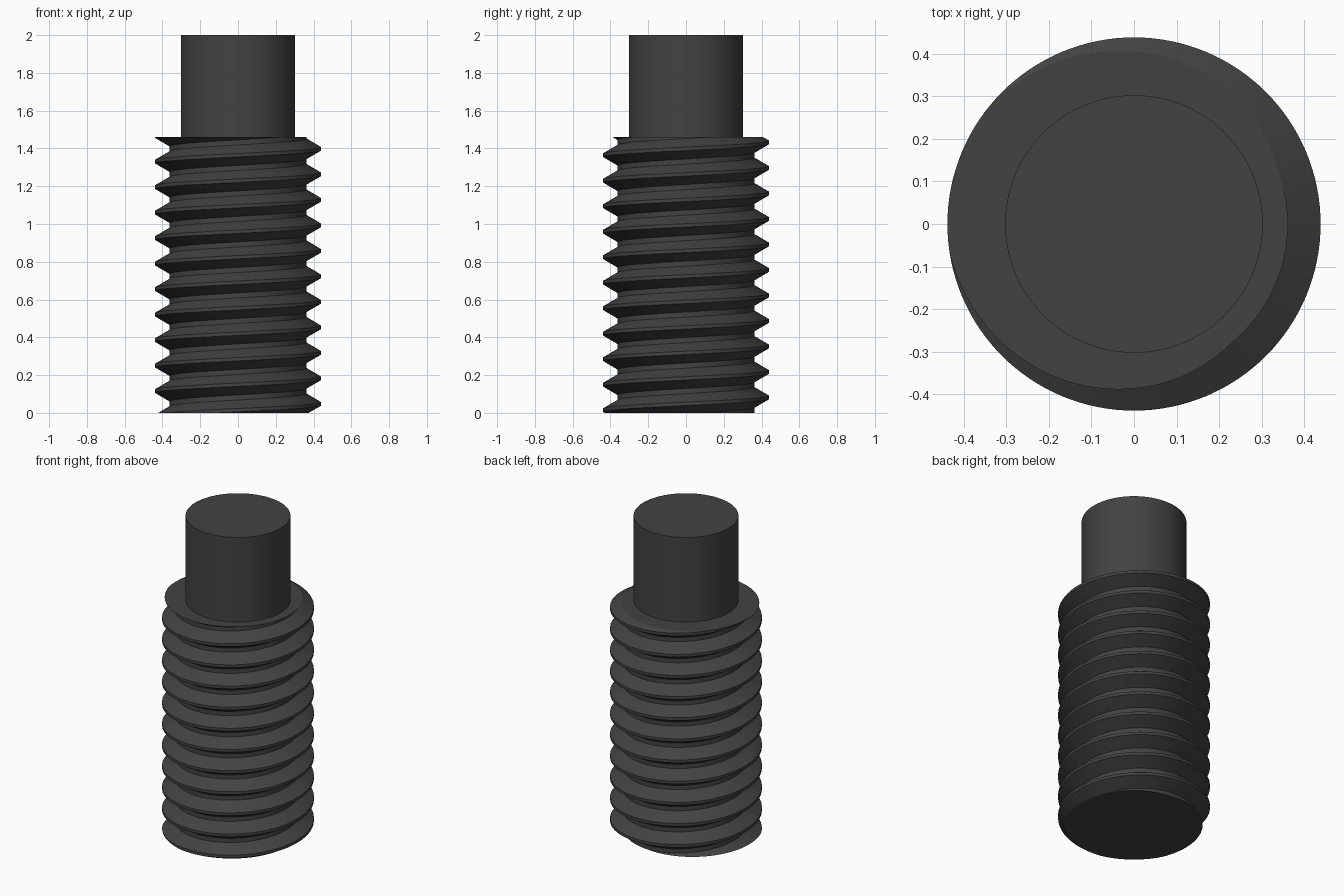
import bpy, bmesh, math

if "Cube" in bpy.data.objects:
    bpy.data.objects.remove(bpy.data.objects["Cube"])

PITCH, R_MAJOR, R_MINOR = 0.135, 0.439, 0.362
CREST, ROOT = 0.018, 0.027            # flat widths of the thread
CREST_Z = 0.048                       # crest height on the +x side
SHANK_TOP, TOP, R_POST = 1.46, 2.0, 0.303
SEGS = 128

steel = bpy.data.materials.new("dark grey steel")
steel.diffuse_color = (0.055, 0.055, 0.055, 1)
steel.use_nodes = True
steel.node_tree.nodes["Principled BSDF"].inputs["Base Color"].default_value = steel.diffuse_color


def thread_radius(angle, z):
    """Radius of the right-hand thread at one angle and height."""
    d = (z - CREST_Z - PITCH * angle / math.tau) % PITCH
    d = min(d, PITCH - d)
    t = (d - CREST / 2) / (PITCH / 2 - CREST / 2 - ROOT / 2)
    return R_MAJOR + (R_MINOR - R_MAJOR) * max(0, min(1, t))


def shank_column(angle):
    """(radius, z) from the bottom centre, up the thread, to the post."""
    pts = [(0, 0)]
    for turn in range(-3, 14):
        base = CREST_Z + PITCH * (turn + angle / math.tau)
        for off, r in ((-CREST / 2, R_MAJOR), (CREST / 2, R_MAJOR),
                       (PITCH / 2 - ROOT / 2, R_MINOR), (PITCH / 2 + ROOT / 2, R_MINOR)):
            z = base + off
            if not 0 < z < SHANK_TOP:         # cut flat at both ends
                z = max(0, min(SHANK_TOP, z))
                r = thread_radius(angle, z)
            pts.append((r, z))
    return pts + [(R_POST, SHANK_TOP)]


def post_column(angle):
    return [(R_POST, SHANK_TOP), (R_POST, TOP), (0, TOP)]


def swept(name, column):
    """Skin the columns around the z axis into one mesh."""
    bm = bmesh.new()
    cols = []
    for i in range(SEGS + 1):
        a = math.tau * i / SEGS
        cols.append([bm.verts.new((r * math.cos(a), r * math.sin(a), z))
                     for r, z in column(a)])
    for c, d in zip(cols, cols[1:]):
        for j in range(len(c) - 1):
            bm.faces.new((c[j], d[j], d[j + 1], c[j + 1]))
    bmesh.ops.remove_doubles(bm, verts=bm.verts, dist=1e-4)
    bmesh.ops.dissolve_degenerate(bm, edges=bm.edges, dist=1e-5)
    bmesh.ops.recalc_face_normals(bm, faces=bm.faces)
    mesh = bpy.data.meshes.new(name)
    bm.to_mesh(mesh)
    bm.free()
    mesh.materials.append(steel)
    ob = bpy.data.objects.new(name, mesh)
    bpy.context.collection.objects.link(ob)
    bpy.ops.object.select_all(action='DESELECT')
    ob.select_set(True)
    bpy.context.view_layer.objects.active = ob
    bpy.ops.object.shade_smooth_by_angle(angle=math.radians(30))
    return ob


swept("threaded_shank", shank_column)
swept("plain_post", post_column)
